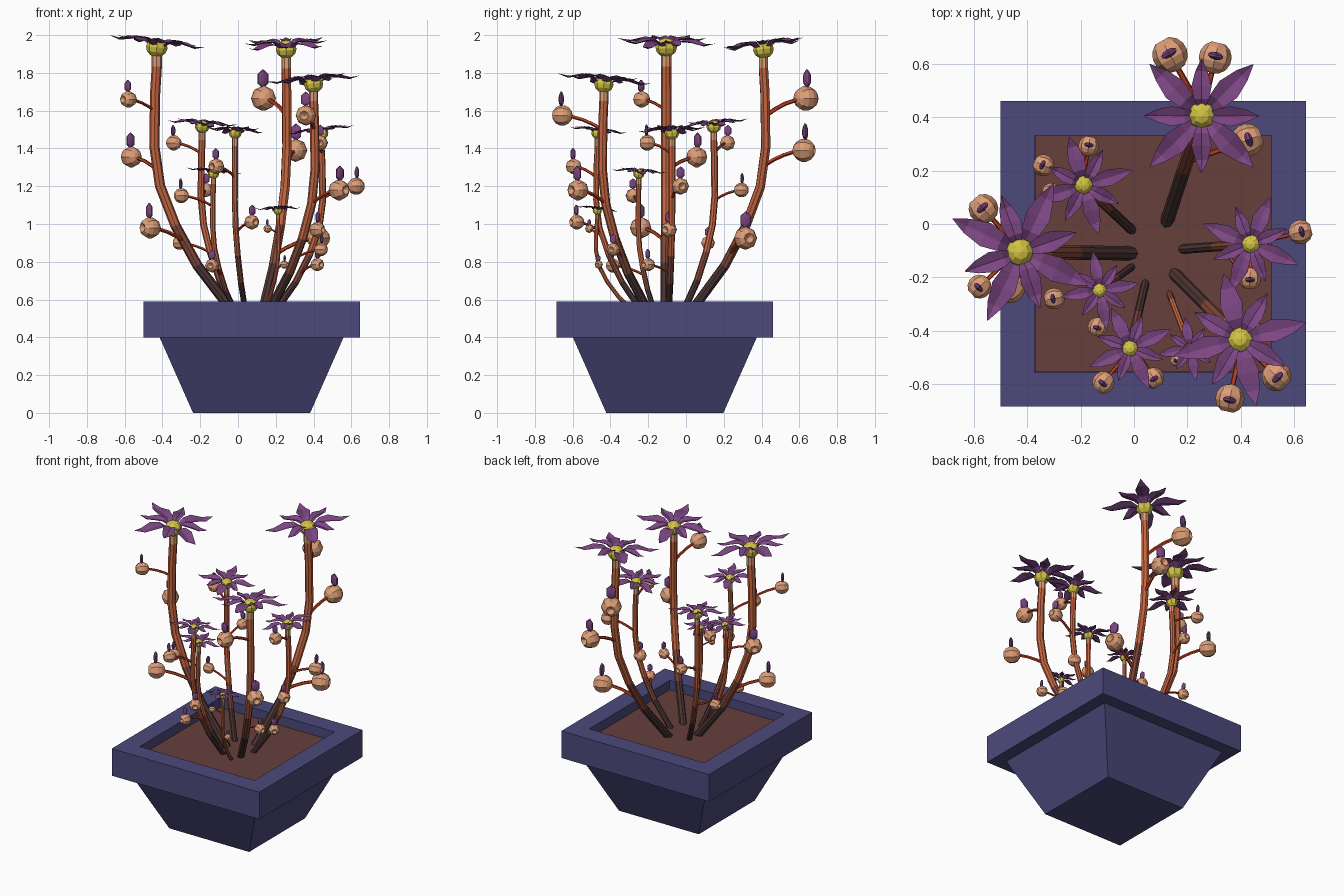
import bpy, bmesh, math
from mathutils import Vector, Matrix

if "Cube" in bpy.data.objects:
    bpy.data.objects.remove(bpy.data.objects["Cube"])

def mat(name, col):
    m = bpy.data.materials.new(name)
    m.diffuse_color = (*col, 1)
    m.use_nodes = True
    m.node_tree.nodes["Principled BSDF"].inputs["Base Color"].default_value = m.diffuse_color
    return m

POT = mat("pot_blue", (.073, .067, .202))
SOIL = mat("soil_brown", (.133, .051, .045))
DARK = mat("stem_dark", (.070, .034, .033))
MID = mat("stem_brown", (.22, .062, .038))
ORANGE = mat("stem_orange", (.56, .130, .052))
RED = mat("branch_red", (.50, .050, .013))
PEACH = mat("bulb_peach", (.73, .342, .188))
PURPLE = mat("petal_purple", (.205, .062, .230))
YELLOW = mat("centre_yellow", (.66, .56, .061))

def finish(bm, name, mats):
    bmesh.ops.recalc_face_normals(bm, faces=bm.faces)
    me = bpy.data.meshes.new(name)
    bm.to_mesh(me)
    bm.free()
    for m in mats:
        me.materials.append(m)
    ob = bpy.data.objects.new(name, me)
    bpy.context.collection.objects.link(ob)
    return ob

def tube(bm, path, radius, side, sides=6, mat_of=lambda i: 0):
    """Sweep a polygon along a path; side is a vector square to the path plane."""
    rings = []
    for i, p in enumerate(path):
        t = (path[min(i + 1, len(path) - 1)] - path[max(i - 1, 0)]).normalized()
        n = t.cross(side).normalized()
        b = t.cross(n)
        rings.append([bm.verts.new(p + radius * (n * math.cos(a) + b * math.sin(a)))
                      for a in (2 * math.pi * k / sides for k in range(sides))])
    for i in range(len(rings) - 1):
        for k in range(sides):
            j = (k + 1) % sides
            f = bm.faces.new((rings[i][k], rings[i][j], rings[i + 1][j], rings[i + 1][k]))
            f.material_index = mat_of(i)
    bm.faces.new(rings[0])
    bm.faces.new(rings[-1]).material_index = mat_of(len(rings) - 2)

# Pot: square profile stepped out to a rim and back in to the soil
CX, CY = .072, -.112
def square(bm, h, z):
    return [bm.verts.new((CX + h * sx, CY + h * sy, z))
            for sx, sy in ((-1, -1), (1, -1), (1, 1), (-1, 1))]

bm = bmesh.new()
loops = [square(bm, h, z) for h, z in ((.31, 0), (.487, .4), (.573, .4),
                                       (.573, .59), (.445, .59), (.445, .51))]
bm.faces.new(loops[0])
for a, b in zip(loops, loops[1:]):
    for k in range(4):
        bm.faces.new((a[k], a[(k + 1) % 4], b[(k + 1) % 4], b[k]))
bm.faces.new(loops[-1])
finish(bm, "pot", [POT])

# Soil
bm = bmesh.new()
bm.faces.new(square(bm, .444, .525))
finish(bm, "soil", [SOIL])

# Stem curve: (height fraction, sideways fraction)
BEND = ((0, 0), (.08, .2), (.2, .5), (.35, .77), (.5, .96), (.65, 1.03), (.85, 1.02), (.95, 1.0), (1, 1))
Z0 = .5

def stem_point(base, top, f):
    for (f0, g0), (f1, g1) in zip(BEND, BEND[1:]):
        if f <= f1:
            g = g0 + (g1 - g0) * (f - f0) / (f1 - f0)
            break
    return Vector((base[0] + (top[0] - base[0]) * g, base[1] + (top[1] - base[1]) * g,
                   Z0 + (top[2] - Z0) * f))

def make_stem(name, base, top, s):
    path = [stem_point(base, top, f) for f, g in BEND]
    side = Vector((top[0] - base[0], top[1] - base[1], 0)).cross(Vector((0, 0, 1))).normalized()
    bm = bmesh.new()
    tube(bm, path, max(.026 * s, .010), side, 8,
         lambda i: (0, 0, 1, 2, 2, 2, 2, 3)[i] if s > .45 else (1, 2, 2, 2, 2, 2, 2, 3)[i])
    finish(bm, name, [DARK, MID, ORANGE, PEACH])

# Petal stations: (length fraction, half width, height)
PETAL = ((.1, .3, .0), (.3, .75, .13), (.52, 1, .13), (.78, .62, .07), (1, .03, .12))

def make_flower(name, base, top, s, turn):
    inward = Vector((base[0] - top[0], base[1] - top[1], 0)).normalized()
    M = Matrix.Translation(top) @ Matrix.Rotation(math.radians(7), 4, Vector((0, 0, 1)).cross(inward))
    bm = bmesh.new()
    for k in range(8):
        long = k % 2 == 0
        L = (.275 if long else .215) * s
        W = (.046 if long else .038) * s
        R = Matrix.Rotation(math.radians(turn + 45 * k), 4, 'Z')
        lift = 0 if long else .012 * s
        rows = []
        for t, w, h in PETAL:
            z = h * L + lift
            rows.append([bm.verts.new(M @ R @ Vector((t * L, y * w * W, z + dz * w * s)))
                         for y, dz in ((-1, .008), (0, -.006), (1, .008))])
        for a, b in zip(rows, rows[1:]):
            for j in range(2):
                bm.faces.new((a[j], a[j + 1], b[j + 1], b[j]))
    finish(bm, name + "_petals", [PURPLE])
    bm = bmesh.new()
    bmesh.ops.create_uvsphere(bm, u_segments=8, v_segments=6, radius=.055 * s,
                              matrix=M @ Matrix.Diagonal((1, 1, .9, 1)))
    finish(bm, name + "_centre", [YELLOW])

def make_bulb(name, base, top, c, r):
    c = Vector(c)
    f = max(.1, min(.95, (c.z - 1.4 * r - Z0) / (top[2] - Z0)))
    p0 = stem_point(base, top, f)
    out = Vector((c.x - p0.x, c.y - p0.y, 0)).normalized()
    side = out.cross(Vector((0, 0, 1)))
    # Curved branch
    p1 = p0.lerp(c, .5)
    p1.z = c.z - .1 * r
    path = [p0 * (1 - t) ** 2 + p1 * 2 * t * (1 - t) + c * t * t for t in (0, .25, .5, .75, 1)]
    bm = bmesh.new()
    tube(bm, path, .16 * r + .001, side, 5)
    finish(bm, name + "_branch", [RED])
    # Round bulb with a dent on its outer side
    frame = Matrix((side, Vector((0, 0, 1)), out)).transposed().to_4x4()
    bm = bmesh.new()
    bmesh.ops.create_uvsphere(bm, u_segments=8, v_segments=7, radius=r)
    for v in bm.verts:
        if v.co.z > .99 * r:
            v.co.z = .5 * r
    bmesh.ops.transform(bm, matrix=Matrix.Translation(c) @ frame, verts=bm.verts)
    finish(bm, name, [PEACH])
    # Small purple petal standing on the bulb
    bm = bmesh.new()
    bmesh.ops.create_uvsphere(bm, u_segments=6, v_segments=5, radius=r,
                              matrix=Matrix.Translation(c + Vector((0, 0, 1.55 * r)) + out * .1 * r)
                              @ frame @ Matrix.Diagonal((.55, .78, .24, 1)))
    finish(bm, name + "_tip", [PURPLE])

# Plants: stem base, flower centre, scale, petal turn, bulbs (x, y, z, radius)
PLANTS = [
    ((.12, .0), (.255, .41, 1.925), 1.0, 45,
     [(.135, .635, 1.665, .067), (.305, .625, 1.39, .062), (.425, .315, .925, .062)]),
    ((.0, -.11), (-.43, -.105, 1.935), 1.04, 64,
     [(-.58, -.235, 1.66, .045), (-.565, .057, 1.355, .056), (-.465, -.24, .98, .057)]),
    ((.145, -.18), (.40, -.435, 1.74), .93, 14,
     [(.36, -.655, 1.575, .055), (.535, -.572, 1.18, .056), (.44, -.385, .865, .036)]),
    ((.0, -.03), (-.19, .147, 1.515), .7, 17,
     [(-.34, .22, 1.43, .041), (-.17, .293, 1.18, .039), (-.31, .117, .90, .037)]),
    ((.045, -.21), (-.015, -.468, 1.48), .61, 25,
     [(-.115, -.595, 1.305, .042), (.073, -.578, 1.01, .040)]),
    ((.17, -.095), (.44, -.075, 1.48), .7, 67,
     [(.435, -.205, 1.43, .042), (.625, -.03, 1.20, .046), (.42, -.09, .97, .042),
      (.42, -.2, .785, .036)]),
    ((.0, -.155), (-.13, -.25, 1.265), .54, 10,
     [(-.30, -.28, 1.15, .040), (-.137, -.387, .78, .037)]),
    ((.125, -.24), (.212, -.47, 1.07), .44, 10,
     [(.157, -.512, .975, .022), (.245, -.462, .785, .022)]),
]
for i, (base, top, s, turn, bulbs) in enumerate(PLANTS, 1):
    top = Vector(top)
    make_stem(f"stem_{i}", base, top - Vector((0, 0, .03 * s)), s)
    make_flower(f"flower_{i}", base, top, s, turn)
    for j, (x, y, z, r) in enumerate(bulbs, 1):
        make_bulb(f"bulb_{i}_{j}", base, top, (x, y, z), r)
